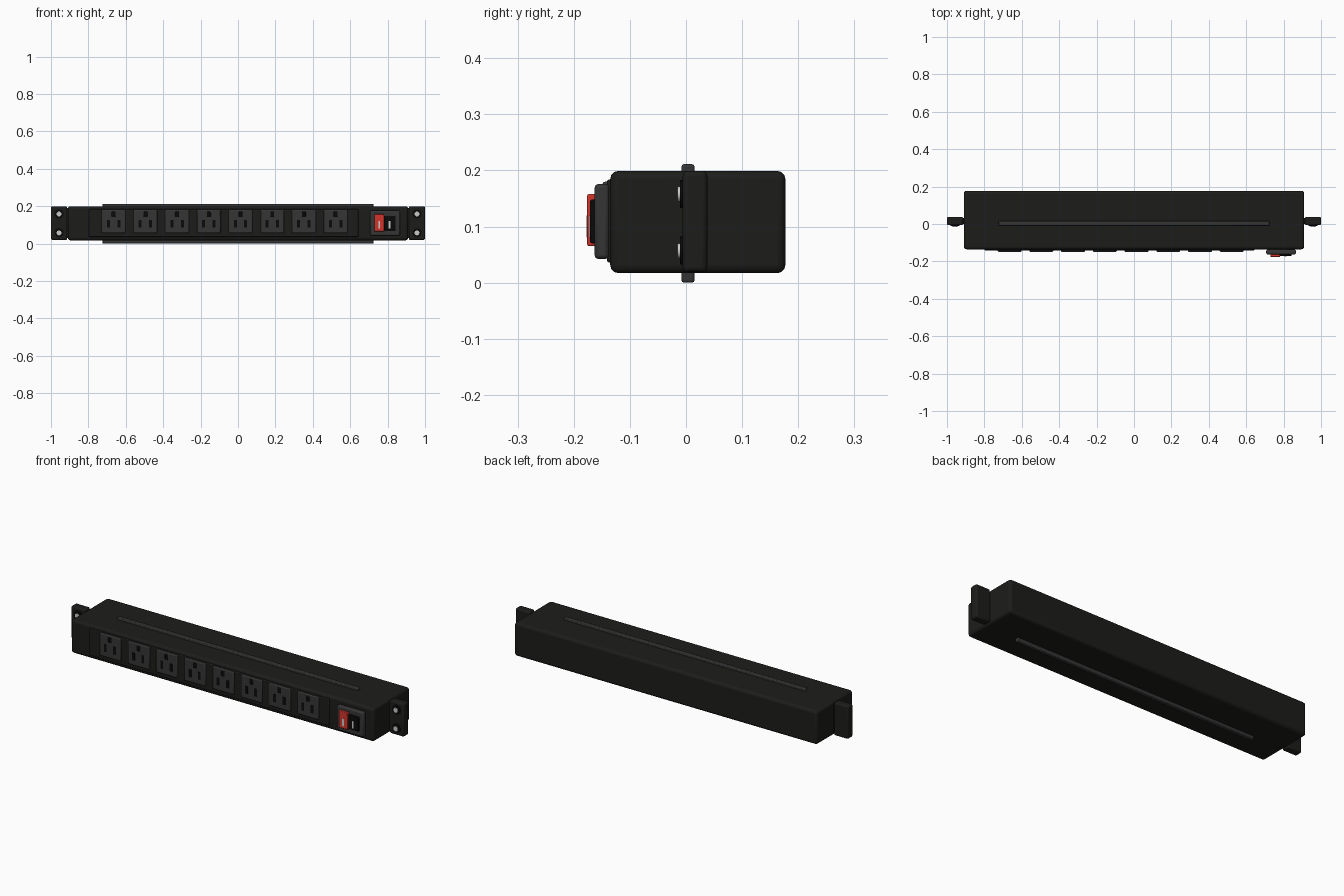
import bpy, bmesh, math
from mathutils import Matrix

if "Cube" in bpy.data.objects:
    bpy.data.objects.remove(bpy.data.objects["Cube"])


def material(name, r, g, b):
    m = bpy.data.materials.new(name)
    m.diffuse_color = (r, g, b, 1)
    m.use_nodes = True
    m.node_tree.nodes["Principled BSDF"].inputs["Base Color"].default_value = m.diffuse_color
    return m


BLACK = material("black_shell", 0.012, 0.012, 0.011)
DARK = material("dark_slot", 0.003, 0.003, 0.003)
GREY = material("charcoal_plastic", 0.035, 0.036, 0.035)
RED = material("red_rocker", 0.65, 0.035, 0.025)
STEEL = material("steel", 0.6, 0.6, 0.58)


def finish(name, bm, mat, bevel=0.0, segments=2):
    me = bpy.data.meshes.new(name)
    bm.to_mesh(me)
    bm.free()
    ob = bpy.data.objects.new(name, me)
    bpy.context.collection.objects.link(ob)
    me.materials.append(mat)
    if bevel:
        mod = ob.modifiers.new("bevel", 'BEVEL')
        mod.width, mod.segments = bevel, segments
        mod.limit_method = 'ANGLE'
    bpy.context.view_layer.objects.active = ob
    ob.select_set(True)
    bpy.ops.object.shade_smooth_by_angle(angle=math.radians(35))
    ob.select_set(False)
    return ob


def box(name, x, y, z, mat, bevel=0.0, segments=2):
    """Box from (min, max) ranges on each axis."""
    bm = bmesh.new()
    c = [sum(r) / 2 for r in (x, y, z)]
    s = [r[1] - r[0] for r in (x, y, z)]
    bmesh.ops.create_cube(bm, size=1, matrix=Matrix.Translation(c) @ Matrix.Diagonal((*s, 1)))
    return finish(name, bm, mat, bevel, segments)


def disc(name, x, z, y, radius, mat):
    """Round disc facing the front, y = (min, max)."""
    bm = bmesh.new()
    bmesh.ops.create_cone(bm, cap_ends=True, segments=24, radius1=radius, radius2=radius,
                          depth=y[1] - y[0],
                          matrix=Matrix.Translation((x, sum(y) / 2, z)) @ Matrix.Rotation(math.pi / 2, 4, 'X'))
    return finish(name, bm, mat)


# long housing and raised front panel
box("housing", (-0.91, 0.91), (-0.135, 0.177), (0.017, 0.199), BLACK, 0.014, 3)
box("outlet_panel", (-0.80, 0.645), (-0.141, -0.12), (0.036, 0.184), BLACK, 0.004)

# thin ribs along the top and bottom
box("top_rib", (-0.725, 0.725), (-0.008, 0.015), (0.19, 0.211), GREY, 0.004)
box("bottom_rib", (-0.725, 0.725), (-0.008, 0.015), (0.0, 0.025), GREY, 0.004)

# row of eight outlets, each with two blades and a ground hole
for i in range(8):
    cx = -0.665 + i * 0.1696
    n = f"outlet_{i + 1}"
    box(n, (cx - 0.064, cx + 0.064), (-0.149, -0.13), (0.056, 0.18), GREY, 0.005)
    for side, dx in (("left", -0.028), ("right", 0.028)):
        box(f"{n}_{side}_slot", (cx + dx - 0.008, cx + dx + 0.008), (-0.1505, -0.14), (0.085, 0.127), DARK)
    box(f"{n}_ground_hole", (cx - 0.012, cx + 0.012), (-0.1505, -0.14), (0.14, 0.172), DARK, 0.005)

# switch bezel with a two-tone rocker
box("switch_bezel", (0.707, 0.866), (-0.163, -0.137), (0.042, 0.176), GREY, 0.007)
box("switch_base", (0.725, 0.848), (-0.14, -0.13), (0.055, 0.165), BLACK)
box("rocker_red_half", (0.729, 0.781), (-0.176, -0.158), (0.065, 0.158), RED, 0.003)
box("rocker_black_half", (0.781, 0.843), (-0.171, -0.158), (0.07, 0.148), DARK, 0.003)
box("rocker_red_mark", (0.75, 0.76), (-0.177, -0.17), (0.08, 0.12), STEEL)
box("rocker_black_mark", (0.805, 0.815), (-0.173, -0.165), (0.08, 0.12), STEEL)

# mounting ears with washers and screws on both ends
for side, s in (("left", -1), ("right", 1)):
    def xr(a, b):
        return tuple(sorted((s * a, s * b)))
    box(f"{side}_ear_neck", xr(0.895, 0.925), (0.0, 0.032), (0.03, 0.19), BLACK)
    box(f"{side}_mounting_ear", xr(0.913, 1.0), (-0.006, 0.038), (0.019, 0.199), BLACK, 0.009, 3)
    for level, z in (("lower", 0.057), ("upper", 0.158)):
        disc(f"{side}_{level}_washer", s * 0.957, z, (-0.011, 0.0), 0.025, DARK)
        disc(f"{side}_{level}_screw", s * 0.957, z, (-0.015, 0.0), 0.013, STEEL)
